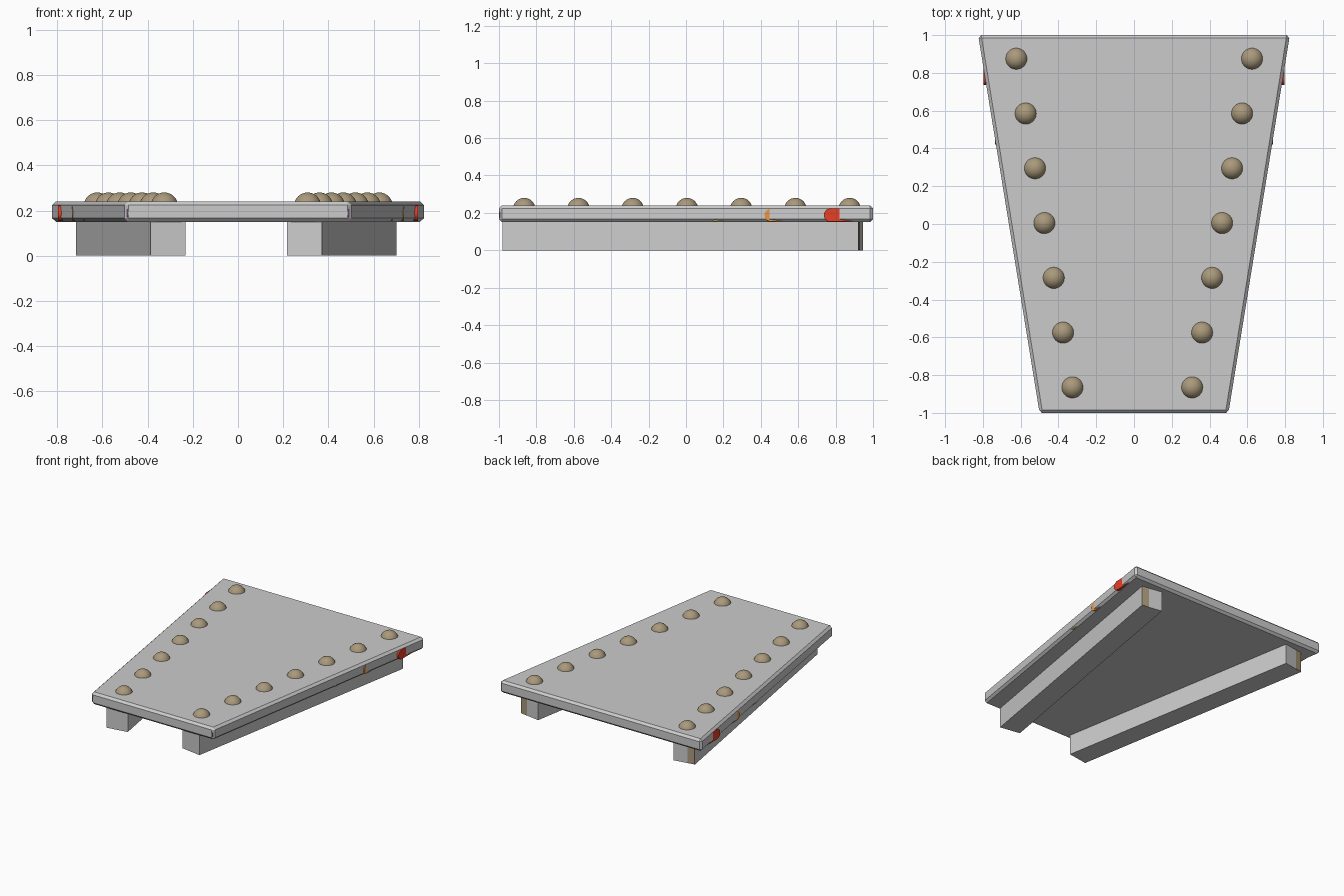
import bpy, bmesh, math
from mathutils import Matrix

if "Cube" in bpy.data.objects:
    bpy.data.objects.remove(bpy.data.objects["Cube"])


def material(name, rgb):
    m = bpy.data.materials.new(name)
    m.diffuse_color = (*rgb, 1)
    m.use_nodes = True
    m.node_tree.nodes["Principled BSDF"].inputs["Base Color"].default_value = m.diffuse_color
    return m


def prism(name, pts, z0, z1, mat=None):
    # extrude a flat outline upward
    bm = bmesh.new()
    face = bm.faces.new([bm.verts.new((x, y, z0)) for x, y in pts])
    top = bmesh.ops.extrude_face_region(bm, geom=[face])["geom"]
    bmesh.ops.translate(bm, vec=(0, 0, z1 - z0),
                        verts=[v for v in top if isinstance(v, bmesh.types.BMVert)])
    bmesh.ops.recalc_face_normals(bm, faces=bm.faces)
    me = bpy.data.meshes.new(name)
    bm.to_mesh(me)
    bm.free()
    ob = bpy.data.objects.new(name, me)
    bpy.context.collection.objects.link(ob)
    if mat:
        me.materials.append(mat)
    return ob


tan = material("tan", (0.40, 0.32, 0.20))
red = material("red", (0.8, 0.05, 0.02))
orange = material("orange", (0.85, 0.3, 0.05))
yellow = material("yellow", (0.75, 0.65, 0.1))
purple = material("purple", (0.35, 0.1, 0.35))

# Tapered deck with chamfered edges
deck = prism("deck", [(-0.5, -1), (0.5, -1), (0.825, 1), (-0.825, 1)], 0.15, 0.24)
bev = deck.modifiers.new("chamfer", "BEVEL")
bev.width = 0.016
bev.segments = 1

# Splayed rails underneath, with a tan strip on each rear end
CX = -0.008
for side, s in (("left", -1), ("right", 1)):
    outline = [(0.224, -0.955), (0.379, -0.98), (0.709, 0.92), (0.554, 0.946)]
    prism(side + "_rail", [(CX + s * x, y) for x, y in outline], 0, 0.152)
    strip = [(0.655, 0.925), (0.708, 0.915), (0.709, 0.922), (0.656, 0.931)]
    prism(side + "_rail_end_strip", [(CX + s * x, y) for x, y in strip], 0.001, 0.151, tan)

# Rows of round studs
for i in range(7):
    t = i / 6
    y = -0.865 + 1.74 * t
    for side, x in (("left", -0.326 - 0.297 * t), ("right", 0.308 + 0.317 * t)):
        bpy.ops.mesh.primitive_uv_sphere_add(segments=32, ring_count=16, radius=0.06,
                                             location=(x, y, 0.22))
        ob = bpy.context.object
        ob.name = f"{side}_stud_{i + 1}"
        ob.data.materials.append(tan)
        bpy.ops.object.shade_smooth()


def lamp(name, face_x, y0, y1, mat):
    # round-ended side lamp sunk into the deck edge, on both sides
    r, zc, depth = 0.035, 0.188, 0.02
    pts = []
    for cy, start in ((y1 - r, -90), (y0 + r, 90)):
        for k in range(13):
            a = math.radians(start + 15 * k)
            pts.append((cy + r * math.cos(a), zc + r * math.sin(a)))
    to_side = Matrix(((0, 0, 1, 0), (1, 0, 0, 0), (0, 1, 0, 0), (0, 0, 0, 1)))
    for side, x in (("left", -face_x), ("right", face_x - depth)):
        ob = prism(f"{side}_{name}", pts, x, x + depth, mat)
        ob.data.transform(to_side)


lamp("rear_lamp", 0.796, 0.737, 0.92, red)
lamp("rear_middle_lamp", 0.735, 0.42, 0.55, orange)
lamp("middle_lamp", 0.684, 0.13, 0.25, yellow)
lamp("front_lamp", 0.491, -1.0, -0.92, purple)
